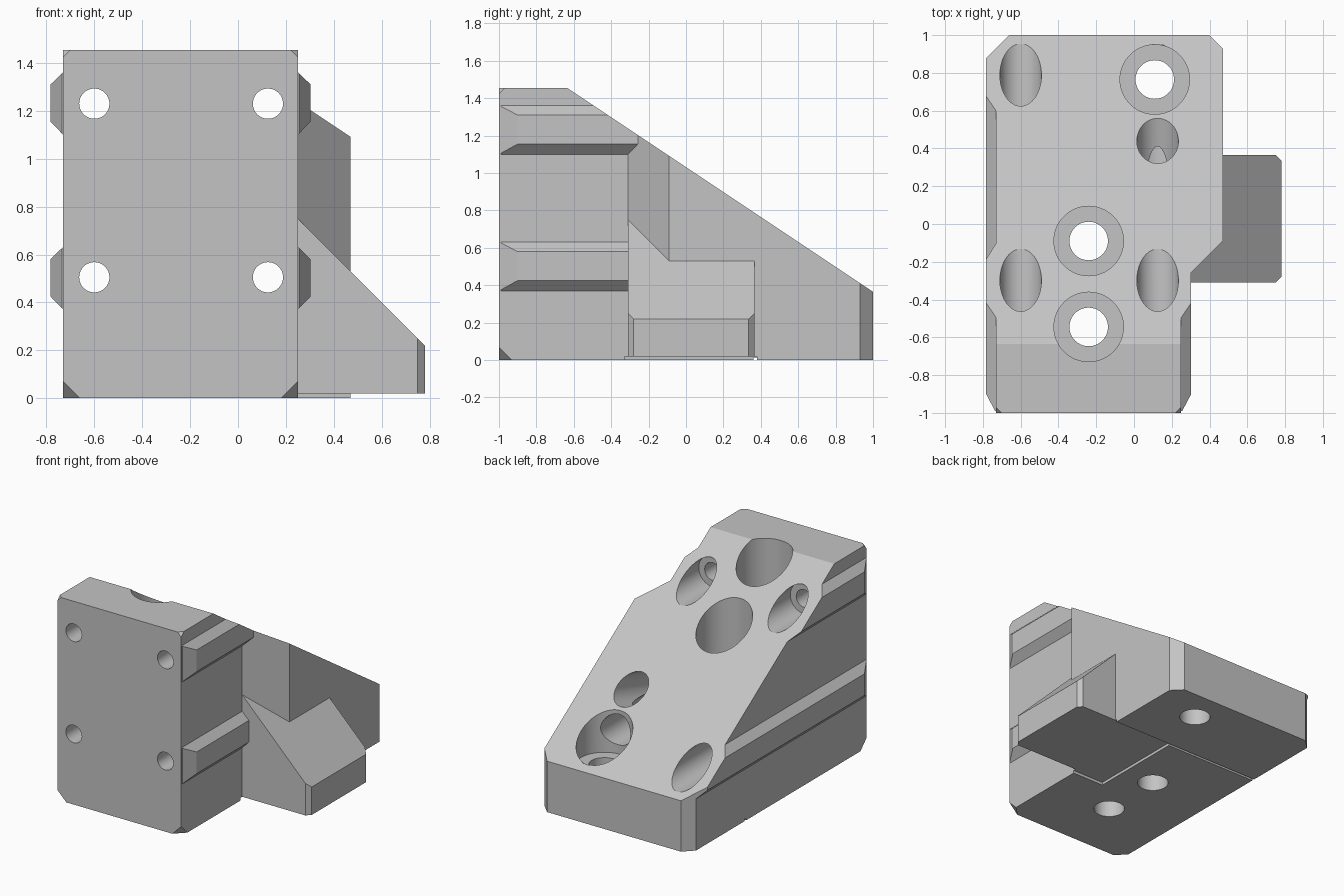
import bpy, bmesh
from mathutils import Vector

if "Cube" in bpy.data.objects:
    bpy.data.objects.remove(bpy.data.objects["Cube"], do_unlink=True)

grey = bpy.data.materials.new("machined_grey")
grey.use_nodes = True
tone = (0.55, 0.55, 0.55, 1)
grey.diffuse_color = tone
grey.node_tree.nodes["Principled BSDF"].inputs["Base Color"].default_value = tone


def prism(name, outline, axis, start, end):
    """Extrude a 2D outline along one axis (the other two axes in order)."""
    bm = bmesh.new()
    verts = []
    for p in outline:
        co = list(p)
        co.insert(axis, start)
        verts.append(bm.verts.new(co))
    face = bm.faces.new(verts)
    ext = bmesh.ops.extrude_face_region(bm, geom=[face])
    move = Vector((0, 0, 0))
    move[axis] = end - start
    bmesh.ops.translate(bm, vec=move,
                        verts=[v for v in ext["geom"] if isinstance(v, bmesh.types.BMVert)])
    return finish(name, bm)


def box(name, lo, hi):
    return prism(name, [(lo[0], lo[1]), (hi[0], lo[1]), (hi[0], hi[1]), (lo[0], hi[1])],
                 2, lo[2], hi[2])


def rod(name, start, end, radius):
    """Cylinder between two points."""
    a, b = Vector(start), Vector(end)
    bm = bmesh.new()
    bmesh.ops.create_cone(bm, cap_ends=True, segments=64, radius1=radius,
                          radius2=radius, depth=(b - a).length)
    bm.transform((b - a).to_track_quat("Z", "Y").to_matrix().to_4x4())
    bmesh.ops.translate(bm, vec=(a + b) / 2, verts=bm.verts)
    return finish(name, bm)


def finish(name, bm):
    bmesh.ops.recalc_face_normals(bm, faces=bm.faces)
    mesh = bpy.data.meshes.new(name)
    bm.to_mesh(mesh)
    bm.free()
    mesh.materials.append(grey)
    obj = bpy.data.objects.new(name, mesh)
    bpy.context.collection.objects.link(obj)
    return obj


def slice_off(obj, point, normal):
    """Remove everything on the normal side of a plane and cap the cut."""
    bm = bmesh.new()
    bm.from_mesh(obj.data)
    cut = bmesh.ops.bisect_plane(bm, geom=bm.verts[:] + bm.edges[:] + bm.faces[:],
                                 dist=1e-5, plane_co=point, plane_no=normal,
                                 clear_outer=True)
    rim = [e for e in cut["geom_cut"] if isinstance(e, bmesh.types.BMEdge) and e.is_boundary]
    bmesh.ops.edgeloop_fill(bm, edges=rim)
    bmesh.ops.recalc_face_normals(bm, faces=bm.faces)
    bm.to_mesh(obj.data)
    bm.free()


def combine(target, tool, operation):
    """Boolean the tool into the target, then discard the tool."""
    mod = target.modifiers.new(operation, "BOOLEAN")
    mod.object, mod.operation, mod.solver = tool, operation, "EXACT"
    bpy.context.view_layer.objects.active = target
    bpy.ops.object.modifier_apply(modifier=mod.name)
    bpy.data.objects.remove(tool, do_unlink=True)


LEFT, RIGHT, WIDE, TOP = -0.73, 0.25, 0.47, 1.455

# Main block with trimmed front corners
block = prism("mounting_block", [(LEFT, -1), (RIGHT, -1), (RIGHT, -0.31), (WIDE, -0.09),
                                 (WIDE, 1), (LEFT, 1)], 2, 0, TOP)
for x, s in ((LEFT, -1), (RIGHT, 1)):
    slice_off(block, (x - s * 0.07, -1, 0), (s, -1, -1))
    slice_off(block, (x - s * 0.03, -1, TOP), (s, -1, 1))

# Side ribs with tapered front ends
for z in (0.37, 1.10):
    for x, s, back in ((LEFT, -1, 1.1), (RIGHT, 1, -0.2)):
        inner, outer = x - s * 0.05, x + s * 0.053
        rib = prism("rib", [(inner, z), (x, z), (outer, z + 0.055), (outer, z + 0.21),
                            (x, z + 0.262), (inner, z + 0.262)], 1, -0.99, back)
        slice_off(rib, (x, -1, 0), (s * 0.1, -0.053, 0))
        combine(block, rib, "UNION")

# Sloped back and vertical rear chamfers
slice_off(block, (0, -0.635, TOP), (0, 0.667, 1))
slice_off(block, (0, 1, 0), (0, 1, 0))
slice_off(block, (-0.66, 1, 0), (-1, 1, 0))
slice_off(block, (0.40, 1, 0), (1, 1, 0))

# Side wedge
wedge = prism("wedge", [(0.05, -0.05), (0.78, -0.05), (0.78, 0.22), (RIGHT, 0.75),
                        (0.05, 0.75)], 1, -0.31, 0.365)
slice_off(wedge, (0.75, -0.31, 0), (1, -1, 0))
slice_off(wedge, (0.75, 0.365, 0), (1, 1, 0))
combine(block, wedge, "UNION")

# Shallow underside pocket and relief groove
combine(block, box("pocket", (0, -0.33, -0.2), (0.9, 0.38, 0.02)), "DIFFERENCE")
combine(block, box("groove", (-0.9, 0.362, -0.2), (0.9, 0.38, 0.014)), "DIFFERENCE")

# Horizontal screw holes with counterbores
for x in (-0.6, 0.125):
    for z in (0.505, 1.23):
        combine(block, rod("screw_hole", (x, -1.2, z), (x, 1.2, z), 0.063), "DIFFERENCE")
        combine(block, rod("counterbore", (x, -0.48, z), (x, 1.2, z), 0.11), "DIFFERENCE")

# Vertical screw holes with counterbores
for x, y in ((0.11, 0.765), (-0.24, -0.09), (-0.24, -0.545)):
    combine(block, rod("screw_hole", (x, y, -0.2), (x, y, 1.7), 0.102), "DIFFERENCE")
    combine(block, rod("counterbore", (x, y, 0.33), (x, y, 1.7), 0.184), "DIFFERENCE")

# Slanted access hole
combine(block, rod("access_hole", (0.125, 0.04, 0.62), (0.125, 1.04, 0.915), 0.11), "DIFFERENCE")

# Flat faces, smooth bores
bpy.ops.object.select_all(action="DESELECT")
block.select_set(True)
bpy.context.view_layer.objects.active = block
bpy.ops.object.shade_smooth_by_angle(angle=0.4)
